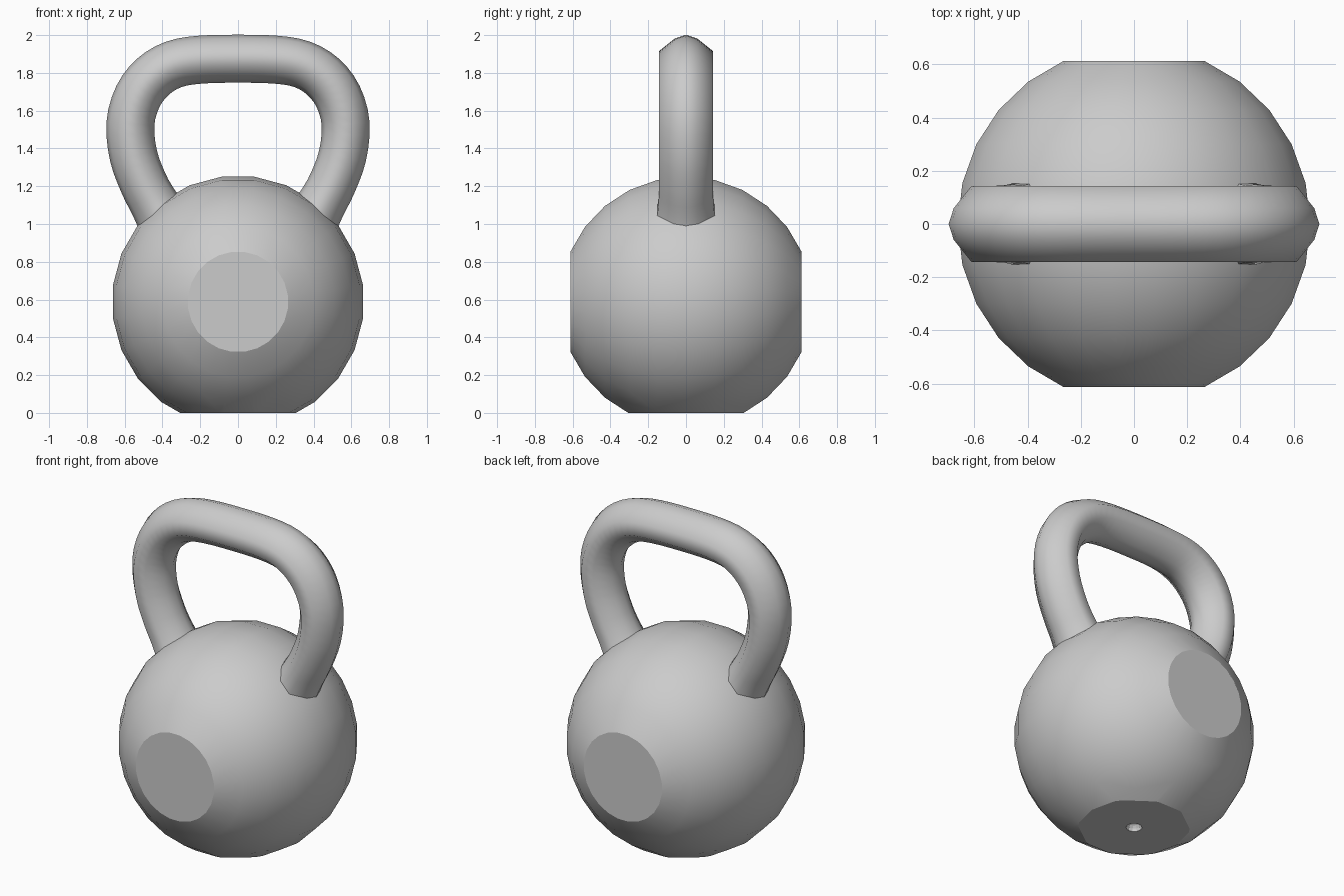
import bpy, bmesh, math
from mathutils import Vector

if "Cube" in bpy.data.objects:
    bpy.data.objects.remove(bpy.data.objects["Cube"])


def make_object(name, bm):
    bmesh.ops.recalc_face_normals(bm, faces=bm.faces[:])
    mesh = bpy.data.meshes.new(name)
    bm.to_mesh(mesh)
    bm.free()
    obj = bpy.data.objects.new(name, mesh)
    bpy.context.collection.objects.link(obj)
    return obj


def skin(bm, rings):
    """Join closed rings of points with quads and cap both ends."""
    loops = [[bm.verts.new(p) for p in ring] for ring in rings]
    n = len(loops[0])
    for a, b in zip(loops, loops[1:]):
        for i in range(n):
            j = (i + 1) % n
            bm.faces.new((a[i], a[j], b[j], b[i]))
    bm.faces.new(loops[0])
    bm.faces.new(loops[-1])


def shade(obj, angle):
    bpy.ops.object.select_all(action='DESELECT')
    obj.select_set(True)
    bpy.context.view_layer.objects.active = obj
    bpy.ops.object.shade_smooth_by_angle(angle=math.radians(angle))


# Ball: faceted sphere around the y axis, with flat front, back and base
R, CZ, SIDES, RINGS, START = 0.668, 0.588, 24, 10, 23.5
rings = []
for k in range(RINGS + 1):
    t = math.radians(START + (180 - 2 * START) * k / RINGS)
    r, y = R * math.sin(t), -R * math.cos(t)
    rings.append([(r * math.cos(a), y, CZ + r * math.sin(a))
                  for a in (math.tau * (i + 0.5) / SIDES for i in range(SIDES))])
bm = bmesh.new()
skin(bm, rings)
bmesh.ops.bisect_plane(bm, geom=bm.verts[:] + bm.edges[:] + bm.faces[:],
                       plane_co=(0, 0, 0), plane_no=(0, 0, -1), clear_outer=True)
bmesh.ops.holes_fill(bm, edges=[e for e in bm.edges if e.is_boundary], sides=0)
ball = make_object("ball", bm)

# Small dimple in the middle of the base
bm = bmesh.new()
bmesh.ops.create_uvsphere(bm, u_segments=12, v_segments=8, radius=0.045)
cutter = make_object("dimple_cutter", bm)
cutter.hide_render = True
mod = ball.modifiers.new("dimple", 'BOOLEAN')
mod.operation, mod.object = 'DIFFERENCE', cutter
bpy.context.view_layer.objects.active = ball
bpy.ops.object.modifier_apply(modifier=mod.name)
bpy.data.objects.remove(cutter)
shade(ball, 20)

# Handle: tube swept along a mirrored path, flaring where it enters the ball
half = [(0, 1.875, 1), (0.2, 1.87, 1), (0.34, 1.845, 1), (0.45, 1.78, 1),
        (0.53, 1.675, 1), (0.57, 1.53, 1), (0.553, 1.36, 1), (0.50, 1.215, 1),
        (0.45, 1.12, 1.02), (0.41, 1.05, 1.08), (0.37, 0.97, 1.15)]
pts = [Vector((-x, z, s)) for x, z, s in half[:0:-1]] + [Vector(p) for p in half]

# Smooth the path with a Catmull-Rom spline
ext = [2 * pts[0] - pts[1]] + pts + [2 * pts[-1] - pts[-2]]
path = []
for a, b, c, d in zip(ext, ext[1:], ext[2:], ext[3:]):
    for t in (0, 1 / 3, 2 / 3):
        path.append(0.5 * (2 * b + (c - a) * t + (2 * a - 5 * b + 4 * c - d) * t * t
                           + (3 * b - a - 3 * c + d) * t ** 3))
path.append(pts[-1])

# Section points: (outward, y)
quarter = [(0.127, 0.0), (0.107, 0.06), (0.04, 0.143)]
right = quarter + [(-n, y) for n, y in quarter[::-1]]
section = right + [(n, -y) for n, y in right[-2:0:-1]]
rings = []
for i, p in enumerate(path):
    d = path[min(i + 1, len(path) - 1)] - path[max(i - 1, 0)]
    nx, nz = Vector((-d.y, d.x)).normalized()
    rings.append([(p.x + nx * n * p.z, y * p.z, p.y + nz * n * p.z) for n, y in section])
bm = bmesh.new()
skin(bm, rings)
handle = make_object("handle", bm)
shade(handle, 60)
